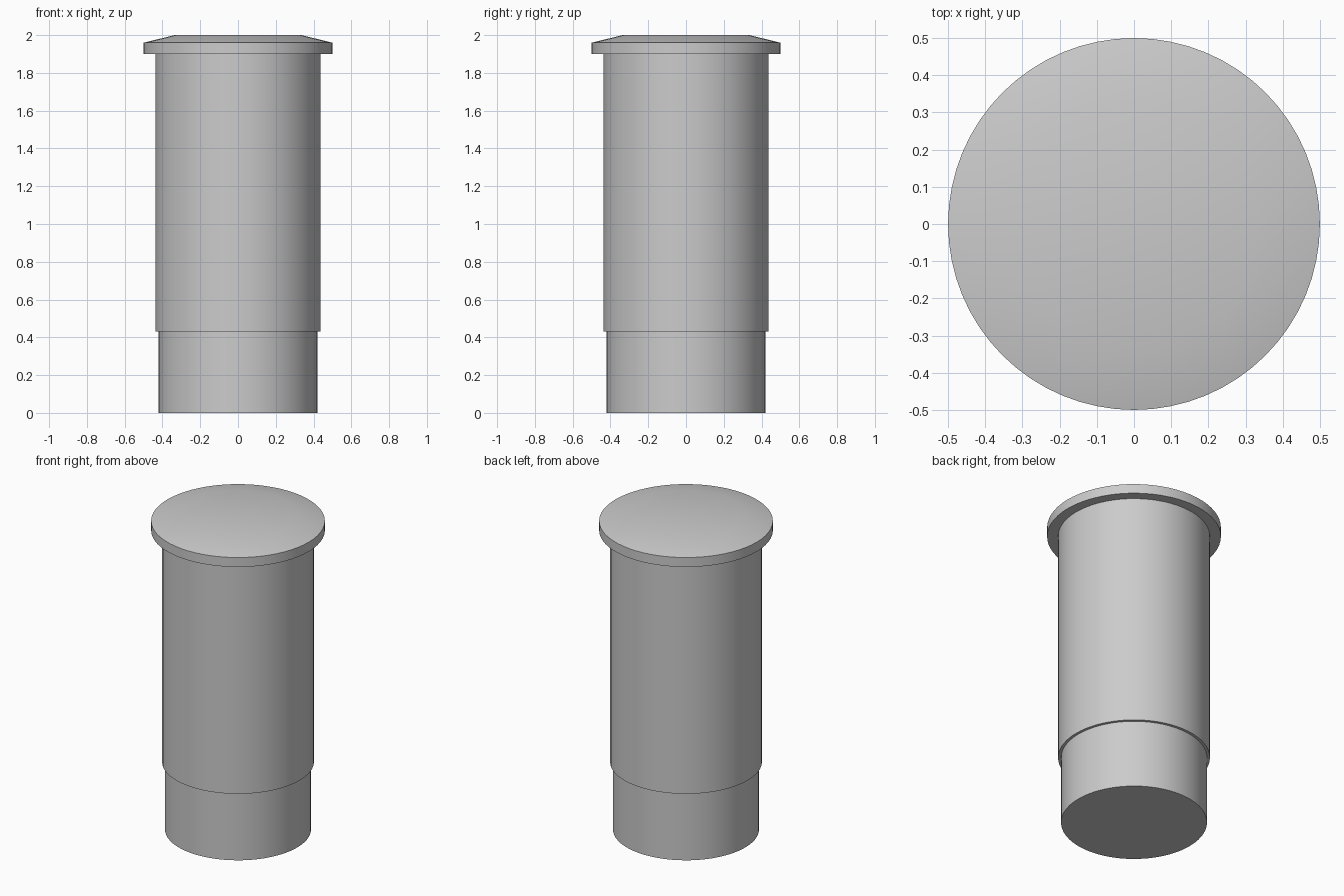
import bpy
import bmesh
from math import radians

SEGMENTS = 64

cube = bpy.data.objects.get("Cube")
if cube:
    bpy.data.objects.remove(cube, do_unlink=True)

grey = bpy.data.materials.new("plain grey")
grey.use_nodes = True
colour = (0.6, 0.6, 0.6, 1)
grey.diffuse_color = colour
grey.node_tree.nodes["Principled BSDF"].inputs["Base Color"].default_value = colour


def turned_part(name, profile):
    """Closed solid of revolution from (radius, height) pairs, bottom to top."""
    bm = bmesh.new()
    rings = []
    for radius, z in profile:
        ring = bmesh.ops.create_circle(bm, segments=SEGMENTS, radius=radius)["verts"]
        for v in ring:
            v.co.z = z
        rings.append(ring)
    for low, high in zip(rings, rings[1:]):
        for i in range(SEGMENTS):
            j = (i + 1) % SEGMENTS
            bm.faces.new((low[i], low[j], high[j], high[i]))
    bm.faces.new(rings[0])
    bm.faces.new(rings[-1])
    bmesh.ops.recalc_face_normals(bm, faces=bm.faces)
    mesh = bpy.data.meshes.new(name)
    bm.to_mesh(mesh)
    bm.free()
    mesh.materials.append(grey)
    obj = bpy.data.objects.new(name, mesh)
    bpy.context.collection.objects.link(obj)
    bpy.ops.object.select_all(action="DESELECT")
    obj.select_set(True)
    bpy.context.view_layer.objects.active = obj
    bpy.ops.object.shade_smooth_by_angle(angle=radians(30))
    return obj


# Narrow lower sleeve, main barrel and flanged cap with a sloping rim
turned_part("lower_sleeve", [(0.42, 0), (0.42, 0.43)])
turned_part("barrel", [(0.437, 0.43), (0.437, 1.9)])
turned_part("cap", [(0.5, 1.9), (0.5, 1.96), (0.335, 2.0)])
